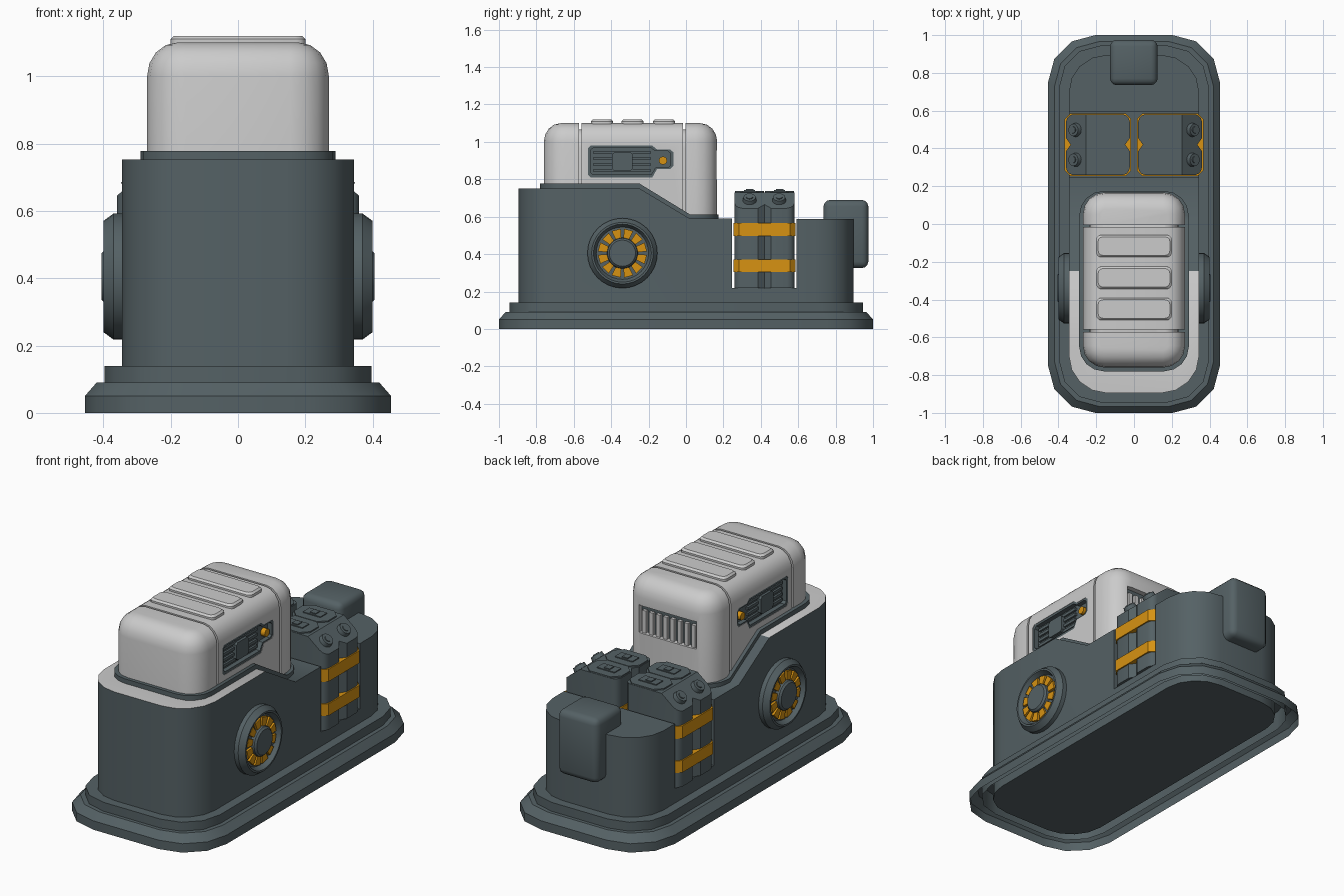
import bpy, bmesh, math
from mathutils import Matrix, Vector

if "Cube" in bpy.data.objects:
    bpy.data.objects.remove(bpy.data.objects["Cube"])


def material(name, rgb):
    m = bpy.data.materials.new(name)
    m.diffuse_color = (*rgb, 1)
    m.use_nodes = True
    m.node_tree.nodes["Principled BSDF"].inputs["Base Color"].default_value = m.diffuse_color
    return m


DARK = material("slate grey", (0.09, 0.12, 0.13))
LIGHT = material("light grey", (0.6, 0.6, 0.6))
ORANGE = material("amber", (0.68, 0.29, 0.006))


def rounded(hx, y0, y1, r, seg):
    """Rounded rectangle outline in plan, centred on x = 0."""
    pts = []
    for i, (cx, cy) in enumerate([(hx - r, y1 - r), (r - hx, y1 - r), (r - hx, y0 + r), (hx - r, y0 + r)]):
        for k in range(seg + 1):
            a = math.pi / 2 * (i + k / seg)
            pts.append((cx + r * math.cos(a), cy + r * math.sin(a)))
    return pts


def loft(bm, rings, cap_ends=True):
    loops = [[bm.verts.new(p) for p in ring] for ring in rings]
    n = len(loops[0])
    for a, b in zip(loops, loops[1:]):
        for i in range(n):
            bm.faces.new((a[i], a[(i + 1) % n], b[(i + 1) % n], b[i]))
    if cap_ends:
        bm.faces.new(loops[0][::-1])
        bm.faces.new(loops[-1])


def prism(bm, pts, lo, hi, axis="z"):
    place = (lambda a, b, h: (a, b, h)) if axis == "z" else (lambda a, b, h: (h, a, b))
    loft(bm, [[place(a, b, h) for a, b in pts] for h in (lo, hi)])


def box(bm, x0, x1, y0, y1, z0, z1):
    prism(bm, [(x0, y0), (x1, y0), (x1, y1), (x0, y1)], z0, z1)


def octagon(x0, x1, y0, y1, c):
    return [(x0 + c, y0), (x1 - c, y0), (x1, y0 + c), (x1, y1 - c),
            (x1 - c, y1), (x0 + c, y1), (x0, y1 - c), (x0, y0 + c)]


def finish(name, bm, mat, mirror=False):
    if mirror:
        geom = bmesh.ops.duplicate(bm, geom=bm.verts[:] + bm.edges[:] + bm.faces[:])["geom"]
        for v in geom:
            if isinstance(v, bmesh.types.BMVert):
                v.co.x *= -1
    bmesh.ops.recalc_face_normals(bm, faces=bm.faces[:])
    me = bpy.data.meshes.new(name)
    bm.to_mesh(me)
    bm.free()
    ob = bpy.data.objects.new(name, me)
    bpy.context.collection.objects.link(ob)
    if mat:
        me.materials.append(mat)
    return ob


def cut(ob, bm):
    """Subtract the solid in bm from an object."""
    cutter = finish("cutter", bm, None)
    cutter.hide_render = True
    mod = ob.modifiers.new("cut", "BOOLEAN")
    mod.object, mod.operation, mod.solver = cutter, "DIFFERENCE", "EXACT"
    dg = bpy.context.evaluated_depsgraph_get()
    me = bpy.data.meshes.new_from_object(ob.evaluated_get(dg))
    ob.modifiers.clear()
    ob.data = me
    bpy.data.objects.remove(cutter)


# Two nested skirts, open underneath
for name, steps in (("base_skirt", [(0.455, 1, 0), (0.455, 1, 0.05), (0.42, 0.965, 0.09), (0.397, 0.945, 0.09)]),
                    ("inner_skirt", [(0.397, 0.945, 0.03), (0.397, 0.945, 0.14), (0.34, 0.888, 0.14)])):
    bm = bmesh.new()
    loft(bm, [[(x, y, z) for x, y in rounded(hx, -hy, hy, 0.25 - 0.5 * (0.455 - hx), 3)]
              for hx, hy, z in steps], cap_ends=False)
    finish(name, bm, DARK)

# Main body: rounded plan trimmed to the sloping side profile with a canister slot
bm = bmesh.new()
prism(bm, rounded(0.345, -0.895, 0.895, 0.2, 4), 0.03, 0.9)
body = finish("main_body", bm, DARK)
bm = bmesh.new()
prism(bm, [(-1.2, 0.752), (-0.25, 0.752), (0.02, 0.59), (0.245, 0.59), (0.245, 0.22), (0.592, 0.22),
           (0.592, 0.587), (1.2, 0.587), (1.2, 1.2), (-1.2, 1.2)], -1, 1, "x")
cut(body, bm)
body.data.materials.append(LIGHT)
for p in body.data.polygons:
    if p.normal.z > 0.9 and p.center.z > 0.7:
        p.material_index = 1

# Plinth under the tank, following the same slope
bm = bmesh.new()
prism(bm, rounded(0.29, -0.78, 0.175, 0.13, 4), 0.5, 0.9)
plinth = finish("tank_plinth", bm, DARK)
bm = bmesh.new()
prism(bm, [(-1.2, 0.778), (-0.25, 0.778), (0.02, 0.613), (1.2, 0.613), (1.2, 1.2), (-1.2, 1.2)], -1, 1, "x")
cut(plinth, bm)


# Tank in three sections over a slightly smaller core, leaving seam grooves
def tank(name, y0, y1, inset=0.0):
    bm = bmesh.new()
    arc = [math.pi / 8 * k for k in range(5)]
    rings = [(0.0, 0.5)] + [(0.09 * (1 - math.cos(a)), 1.0 + 0.1 * math.sin(a)) for a in arc]
    loft(bm, [[(x, y, z - inset) for x, y in rounded(0.27 - d, d - 0.76, 0.167 - d, 0.115 - d, 4)]
              for d, z in [(d + inset if inset == 0 else d * 0.75 + inset, z) for d, z in rings]])
    for y, n in ((y0, -1), (y1, 1)):
        res = bmesh.ops.bisect_plane(bm, geom=bm.verts[:] + bm.edges[:] + bm.faces[:],
                                     plane_co=(0, y, 0), plane_no=(0, n, 0), clear_outer=True)
        rim = [e for e in res["geom_cut"] if isinstance(e, bmesh.types.BMEdge)]
        if rim:
            bmesh.ops.contextual_create(bm, geom=rim)
    return finish(name, bm, LIGHT)


tank("tank_core", -2, 2, 0.035)
tank("tank_front", -2, -0.571)
middle = tank("tank_middle", -0.559, -0.016)
rear = tank("tank_rear", -0.004, 2)

# Recessed side panels: dark frame, ribs, block and lamp
panel = [(-0.51, 0.81), (-0.18, 0.81), (-0.155, 0.855), (-0.085, 0.855), (-0.068, 0.87), (-0.068, 0.945),
         (-0.085, 0.96), (-0.155, 0.96), (-0.18, 0.98), (-0.51, 0.98), (-0.525, 0.965), (-0.525, 0.825)]
inner = [(-0.297 + (y + 0.297) * 0.94, 0.9 + (z - 0.9) * 0.84) for y, z in panel]
for s in (-1, 1):
    bm = bmesh.new()
    prism(bm, panel, s * 0.23, s * 0.3, "x")
    cut(middle, bm)
bm = bmesh.new()
prism(bm, panel, 0.225, 0.268, "x")
frame = finish("panel_frame", bm, DARK, mirror=True)
bm = bmesh.new()
prism(bm, inner, 0.242, 0.3, "x")
prism(bm, inner, -0.3, -0.242, "x")
cut(frame, bm)
bm = bmesh.new()
for i in range(4):
    z = 0.848 + i * 0.032
    box(bm, 0.235, 0.254, -0.495, -0.19, z - 0.008, z + 0.008)
prism(bm, octagon(-0.395, -0.285, 0.845, 0.945, 0.012), 0.235, 0.268, "x")
finish("panel_ribs", bm, DARK, mirror=True)
bm = bmesh.new()
prism(bm, [(-0.123 + 0.022 * math.cos(i * math.pi / 6), 0.9 + 0.022 * math.sin(i * math.pi / 6))
           for i in range(12)], 0.235, 0.268, "x")
finish("panel_lamp", bm, ORANGE, mirror=True)

# Rear vent with upright slats
bm = bmesh.new()
box(bm, -0.18, 0.18, 0.13, 0.3, 0.8, 0.955)
cut(rear, bm)
bm = bmesh.new()
box(bm, -0.18, 0.18, 0.125, 0.137, 0.8, 0.955)
finish("vent_back", bm, DARK)
bm = bmesh.new()
for i in range(8):
    x = -0.154 + i * 0.044
    box(bm, x - 0.012, x + 0.012, 0.132, 0.155, 0.8, 0.925)
finish("vent_slats", bm, LIGHT)

# Raised plates on the tank top
bm = bmesh.new()
for y in (-0.117, -0.285, -0.45):
    loft(bm, [[(px, py, z) for px, py in rounded(0.2 - d, y - 0.059 + d, y + 0.059 - d, 0.025, 3)]
              for z, d in ((1.08, 0), (1.11, 0), (1.12, 0.01))])
finish("tank_top_plates", bm, LIGHT)

# Round side dials with amber teeth
bm = bmesh.new()
loft(bm, [[(x, -0.34 + r * math.cos(a), 0.405 + r * math.sin(a))
           for a in [math.tau * i / 32 for i in range(32)]]
          for r, x in ((0.187, 0.33), (0.187, 0.37), (0.165, 0.4), (0.155, 0.4), (0.14, 0.372),
                       (0.083, 0.372), (0.08, 0.395), (0.07, 0.405))])
finish("side_dial", bm, DARK, mirror=True)
bm = bmesh.new()
for i in range(12):
    a = math.tau * (i + 0.5) / 12
    prism(bm, [(-0.34 + r * math.cos(a + t), 0.405 + r * math.sin(a + t))
               for r, t in ((0.083, -0.19), (0.131, -0.19), (0.131, 0.19), (0.083, 0.19))], 0.368, 0.386, "x")
finish("dial_teeth", bm, ORANGE, mirror=True)

# Canister pairs: rounded columns joined by a shallow groove, sloping outer shoulder
slope = Vector((0.1, 0, 0.125)).normalized()
quarter = [(0.335, 0.42), (0.348, 0.402), (0.36, 0.385), (0.36, 0.3), (0.354, 0.28), (0.342, 0.266), (0.325, 0.26)]
half = quarter + [(0.382 - x, y) for x, y in quarter[::-1]]
bm = bmesh.new()
prism(bm, half + [(x, 0.84 - y) for x, y in half[-2:0:-1]], 0.22, 0.73)
bmesh.ops.bisect_plane(bm, geom=bm.verts[:] + bm.edges[:] + bm.faces[:],
                       plane_co=(0.36, 0, 0.645), plane_no=slope, clear_outer=True)
bmesh.ops.holes_fill(bm, edges=[e for e in bm.edges if e.is_boundary])
finish("canisters", bm, DARK, mirror=True)

# Canister caps with raised latches
bm = bmesh.new()
for y in (0.34, 0.5):
    prism(bm, octagon(0.026, 0.238, y - 0.078, y + 0.078, 0.04), 0.7, 0.737)
    box(bm, 0.075, 0.185, y - 0.03, y + 0.03, 0.73, 0.742)
    box(bm, 0.112, 0.148, y - 0.02, y + 0.02, 0.73, 0.747)
finish("canister_caps", bm, DARK, mirror=True)

bm = bmesh.new()
turn = slope.to_track_quat("Z", "Y").to_matrix().to_4x4()
for y in (0.34, 0.498):
    for r, h in ((0.037, 0.022), (0.02, 0.027)):
        m = Matrix.Translation(Vector((0.308, y, 0.687)) + slope * (h / 2)) @ turn
        bmesh.ops.create_cone(bm, cap_ends=True, segments=16, radius1=r, radius2=r * 0.88, depth=h, matrix=m)
finish("canister_screws", bm, DARK, mirror=True)

# Amber straps around each canister pair
bm = bmesh.new()
for z0, z1 in ((0.305, 0.372), (0.497, 0.567)):
    prism(bm, octagon(0.015, 0.367, 0.254, 0.586, 0.03), z0, z1)
finish("canister_straps", bm, ORANGE, mirror=True)

# Rounded block hung on the back
bm = bmesh.new()
box(bm, -0.127, 0.125, 0.735, 0.975, 0.325, 0.69)
bmesh.ops.bevel(bm, geom=bm.edges[:], offset=0.035, segments=3, profile=0.5, affect="EDGES")
finish("rear_block", bm, DARK)

# Smooth the curved surfaces, keep hard edges
for ob in bpy.context.collection.objects:
    ob.select_set(True)
    bpy.context.view_layer.objects.active = ob
bpy.ops.object.shade_smooth_by_angle(angle=math.radians(32))
